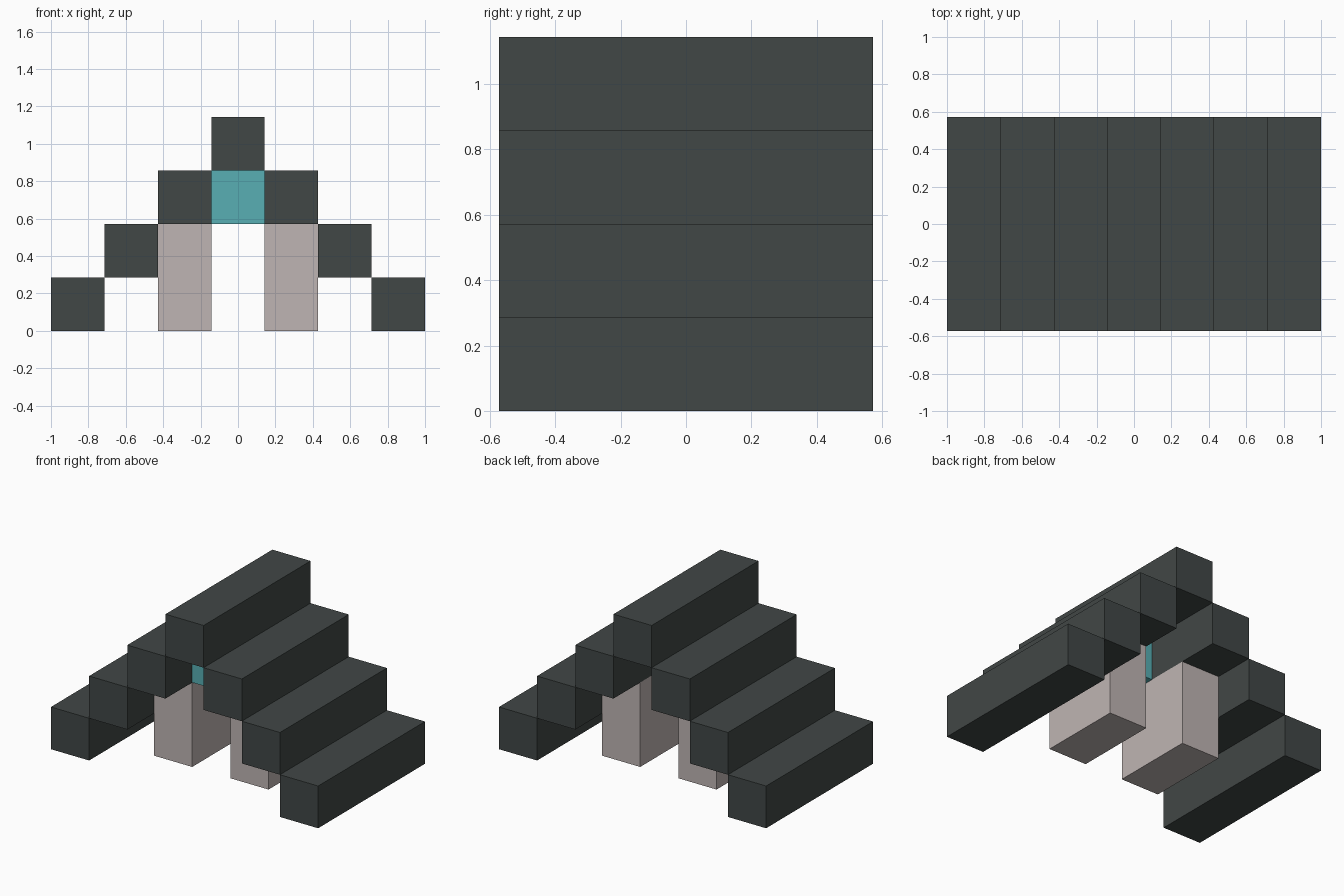
import bpy

U = 2 / 7  # one block; every part is a whole number of blocks

if "Cube" in bpy.data.objects:
    bpy.data.objects.remove(bpy.data.objects["Cube"], do_unlink=True)


def material(name, rgb):
    mat = bpy.data.materials.new(name)
    mat.use_nodes = True
    color = (*rgb, 1)
    mat.diffuse_color = color
    mat.node_tree.nodes["Principled BSDF"].inputs["Base Color"].default_value = color
    return mat


def block(name, mat, x, y0, y1, z0, z1):
    """One-block-wide box centred on x; all values in blocks."""
    bpy.ops.mesh.primitive_cube_add(size=1, location=(x * U, (y0 + y1) / 2 * U, (z0 + z1) / 2 * U))
    obj = bpy.context.object
    obj.name = name
    obj.scale = (U, (y1 - y0) * U, (z1 - z0) * U)
    bpy.ops.object.transform_apply(location=False, rotation=False, scale=True)
    obj.data.materials.append(mat)
    return obj


slate = material("dark slate", (0.053, 0.063, 0.061))
stone = material("pale stone", (0.521, 0.462, 0.451))
teal = material("teal glass", (0.098, 0.429, 0.456))

# Stepped roof beams and wall posts, mirrored left and right
for side, sign in (("left", 1), ("right", -1)):
    for step, height in enumerate(("upper", "middle", "lower"), start=1):
        block(f"{side}_{height}_roof_beam", slate, sign * step, -2, 2, 3 - step, 4 - step)
    block(f"{side}_wall", stone, sign, -1, 1, 0, 2)

# Ridge of the roof
block("ridge_beam", slate, 0, -2, 2, 3, 4)

# Glass block above the doorway, on the front half only
block("gable_window", teal, 0, -1, 0, 2, 3)
